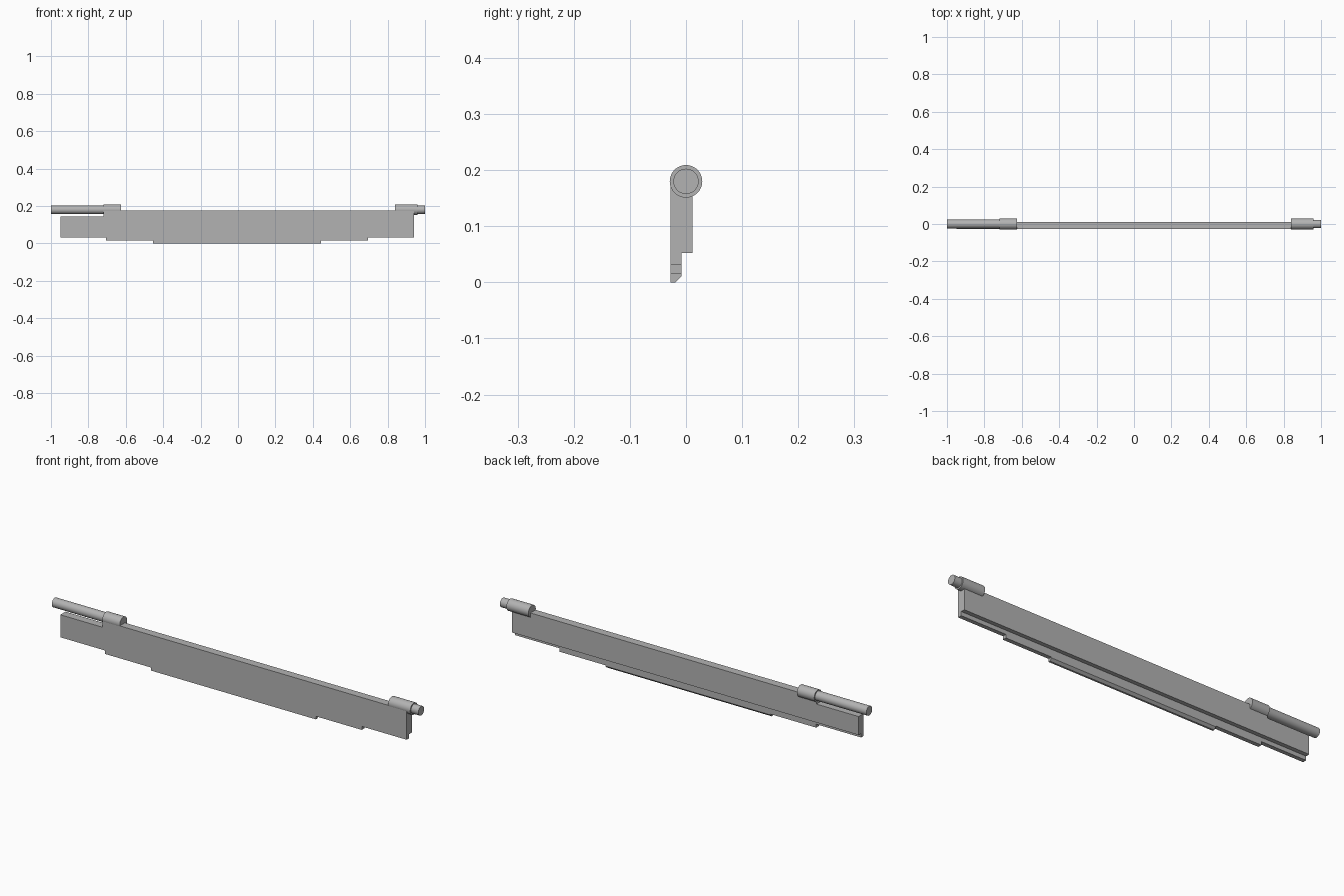
import bpy, bmesh, math

cube = bpy.data.objects.get("Cube")
if cube:
    bpy.data.objects.remove(cube, do_unlink=True)

grey = bpy.data.materials.new("plain grey")
grey.use_nodes = True
colour = (0.45, 0.45, 0.45, 1)
grey.diffuse_color = colour
grey.node_tree.nodes["Principled BSDF"].inputs["Base Color"].default_value = colour

AXIS_Z = 0.18
LEFT, RIGHT, NOTCH = -0.95, 0.94, -0.72
Y_FRONT, Y_MID, Y_BACK = -0.028, -0.008, 0.012
TOP, NOTCH_TOP = 0.175, 0.143


def plate(name, outline, y0, y1, chamfer=0):
    """Extrude an x-z outline from y0 to y1, optionally bevel the lowest rear edge."""
    bm = bmesh.new()
    face = bm.faces.new([bm.verts.new((x, y0, z)) for x, z in outline])
    result = bmesh.ops.extrude_face_region(bm, geom=[face])
    verts = [g for g in result["geom"] if isinstance(g, bmesh.types.BMVert)]
    bmesh.ops.translate(bm, verts=verts, vec=(0, y1 - y0, 0))
    bmesh.ops.recalc_face_normals(bm, faces=bm.faces)
    if chamfer:
        edges = [e for e in bm.edges
                 if all(v.co.z < 0.001 and v.co.y > y1 - 0.001 for v in e.verts)]
        bmesh.ops.bevel(bm, geom=edges, offset=chamfer, segments=1, affect="EDGES")
    mesh = bpy.data.meshes.new(name)
    bm.to_mesh(mesh)
    bm.free()
    mesh.materials.append(grey)
    obj = bpy.data.objects.new(name, mesh)
    bpy.context.collection.objects.link(obj)


def rod(name, x0, x1, radius):
    """Smooth cylinder along x on the hinge axis."""
    bpy.ops.mesh.primitive_cylinder_add(
        vertices=48, radius=radius, depth=x1 - x0,
        location=((x0 + x1) / 2, 0, AXIS_Z), rotation=(0, math.pi / 2, 0))
    obj = bpy.context.object
    obj.name = name
    obj.data.materials.append(grey)
    bpy.ops.object.shade_smooth_by_angle(angle=math.radians(30))


# Shared upper edge, notched under the long pin
upper = [(RIGHT, TOP), (NOTCH, TOP), (NOTCH, NOTCH_TOP), (LEFT, NOTCH_TOP)]

# Front plate with stepped, chamfered lower lip
steps = [(LEFT, 0.032), (-0.705, 0.032), (-0.705, 0.015), (-0.455, 0.015),
         (-0.455, 0), (0.445, 0), (0.445, 0.015), (0.695, 0.015),
         (0.695, 0.032), (RIGHT, 0.032)]
plate("front_plate", upper + steps, Y_FRONT, Y_MID, chamfer=0.011)

# Thicker backing above the lip
plate("back_plate", upper + [(LEFT, 0.052), (RIGHT, 0.052)], Y_MID, Y_BACK)

# Hinge barrels and pins
rod("right_barrel", NOTCH, -0.625, 0.029)
rod("left_barrel", 0.84, 0.96, 0.029)
rod("right_pin", -1, NOTCH, 0.023)
rod("left_pin", 0.96, 1, 0.0225)
